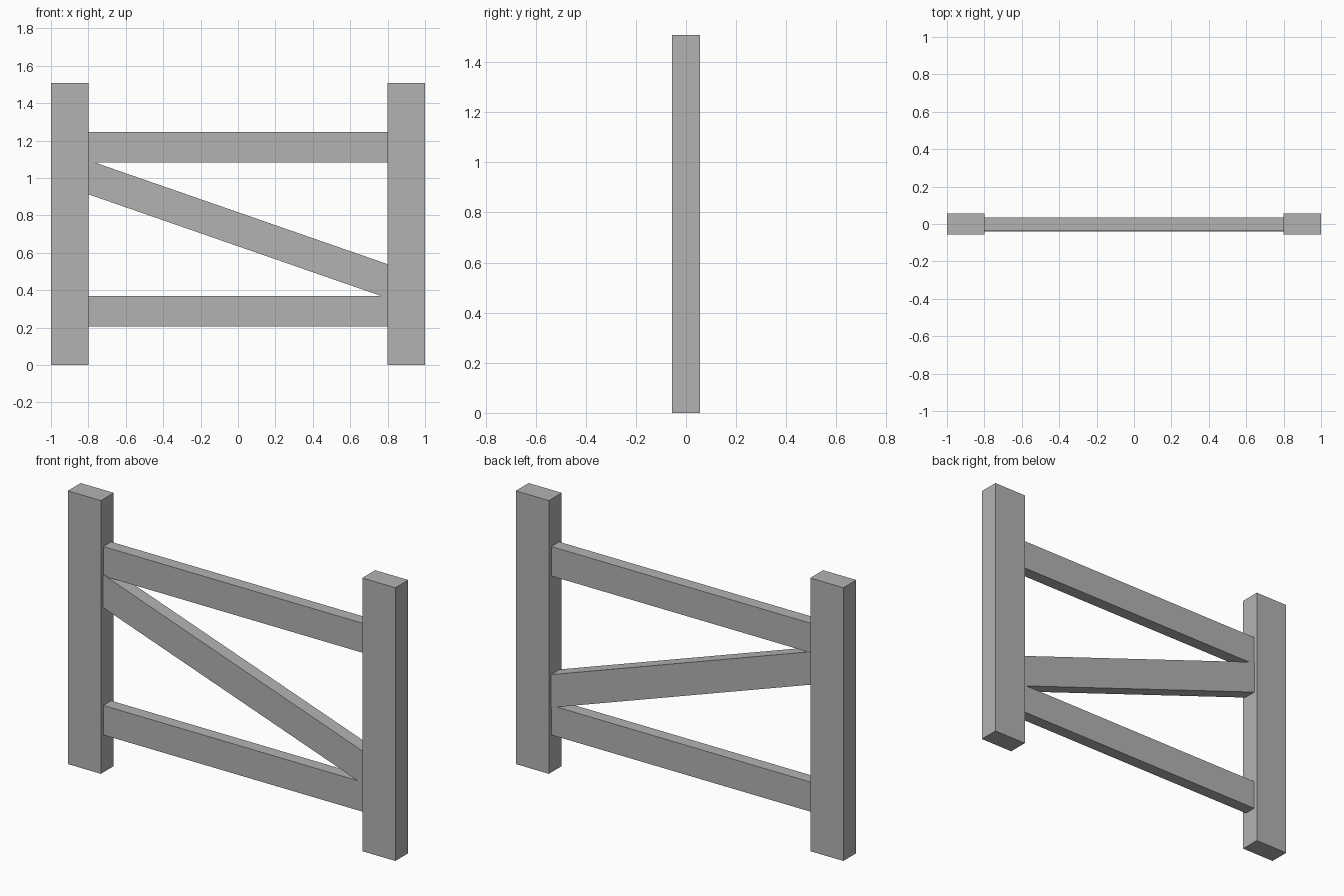
import bpy
import bmesh

if "Cube" in bpy.data.objects:
    bpy.data.objects.remove(bpy.data.objects["Cube"])

# Dark grey paint shared by all parts
grey = bpy.data.materials.new("dark_grey")
grey.diffuse_color = (0.45, 0.45, 0.45, 1)
grey.use_nodes = True
grey.node_tree.nodes["Principled BSDF"].inputs["Base Color"].default_value = grey.diffuse_color


def prism(name, outline, y0, y1):
    """Extrude an x-z outline along y."""
    bm = bmesh.new()
    face = bm.faces.new([bm.verts.new((x, y0, z)) for x, z in outline])
    ext = bmesh.ops.extrude_face_region(bm, geom=[face])
    verts = [g for g in ext["geom"] if isinstance(g, bmesh.types.BMVert)]
    bmesh.ops.translate(bm, verts=verts, vec=(0, y1 - y0, 0))
    bmesh.ops.recalc_face_normals(bm, faces=bm.faces)
    mesh = bpy.data.meshes.new(name)
    bm.to_mesh(mesh)
    bm.free()
    mesh.materials.append(grey)
    obj = bpy.data.objects.new(name, mesh)
    bpy.context.collection.objects.link(obj)
    return obj


def board(name, x0, x1, z0, z1, half_depth):
    outline = [(x0, z0), (x1, z0), (x1, z1), (x0, z1)]
    return prism(name, outline, -half_depth, half_depth)


INNER = 0.798  # inner face of the posts

# Upright posts
board("left_post", -1, -INNER, 0, 1.508, 0.056)
board("right_post", INNER, 1, 0, 1.508, 0.056)

# Horizontal rails
board("bottom_rail", -INNER, INNER, 0.206, 0.369, 0.034)
board("top_rail", -INNER, INNER, 1.083, 1.246, 0.034)

# Diagonal brace, its ends cut upright against the posts
prism("diagonal_brace", [
    (-INNER, 0.912), (INNER, 0.358), (INNER, 0.54), (-INNER, 1.094),
], -0.039, 0.036)
